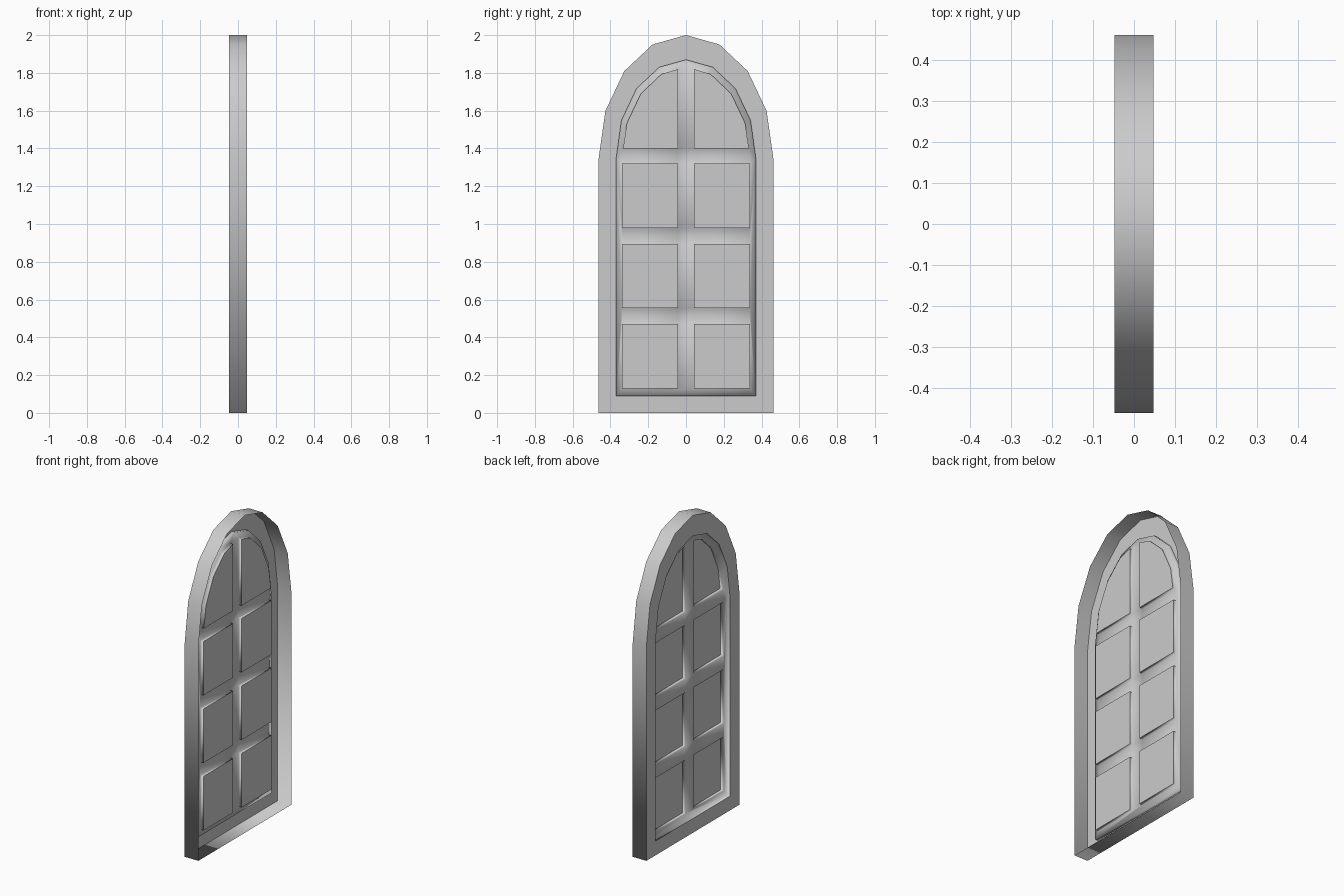
import bpy, bmesh, math

if "Cube" in bpy.data.objects:
    bpy.data.objects.remove(bpy.data.objects["Cube"])

X_BACK, X_FRONT = -0.0475, 0.0475   # depth of the rim (shell is open on +x)
X_GRID = X_BACK + 0.021             # recessed lattice
X_PANE = X_BACK + 0.043             # recessed panes
SPRING = 1.35                       # height where the arch starts

grey = bpy.data.materials.new("stone grey")
grey.diffuse_color = (0.6, 0.6, 0.6, 1)
grey.use_nodes = True
grey.node_tree.nodes["Principled BSDF"].inputs["Base Color"].default_value = grey.diffuse_color


def arch(ry, rz, bottom):
    """Arched outline as (y, z), anticlockwise seen from +x."""
    pts = [(-ry, bottom), (ry, bottom)]
    for i in range(9):
        a = math.pi * i / 8
        pts.append((ry * math.cos(a), SPRING + rz * math.sin(a)))
    return pts


def ring(bm, pts, x):
    return [bm.verts.new((x, y, z)) for y, z in pts]


def wall(bm, a, b):
    n = len(a)
    for i in range(n):
        j = (i + 1) % n
        bm.faces.new((a[i], a[j], b[j], b[i]))


def fill(bm, rings):
    """Flat face between an outer ring and its holes, facing -x."""
    edges = []
    for r in rings:
        for i in range(len(r)):
            pair = (r[i], r[(i + 1) % len(r)])
            edges.append(bm.edges.get(pair) or bm.edges.new(pair))
    res = bmesh.ops.triangle_fill(bm, edges=edges, use_beauty=True, normal=(-1, 0, 0))
    for f in res["geom"]:
        if isinstance(f, bmesh.types.BMFace):
            f.normal_update()
            if f.normal.x > 0:
                f.normal_flip()


def finish(bm, name, smooth):
    for f in bm.faces:
        f.smooth = smooth
    me = bpy.data.meshes.new(name)
    bm.to_mesh(me)
    bm.free()
    me.materials.append(grey)
    ob = bpy.data.objects.new(name, me)
    bpy.context.collection.objects.link(ob)


outer = arch(0.462, 0.65, 0.0)
opening = arch(0.37, 0.52, 0.09)

# Pane outlines: three rows of rectangles and an arched pair on top
Y_IN, Y_OUT = 0.042, 0.339
right = [[(Y_IN, z), (Y_OUT, z), (Y_OUT, z + 0.34), (Y_IN, z + 0.34)]
         for z in (0.13, 0.555, 0.98)]
top = [(Y_IN, 1.40), (0.333, 1.40)]
for i in (1, 2, 3):
    a = math.pi * i / 8
    top.append((Y_OUT * math.cos(a), SPRING + 0.48 * math.sin(a)))
top.append((Y_IN, 1.82))
right.append(top)
panes = right + [[(-y, z) for y, z in reversed(p)] for p in right]

# Outer rim, a smooth strip around the whole outline
bm = bmesh.new()
wall(bm, ring(bm, outer, X_BACK), ring(bm, outer, X_FRONT))
finish(bm, "outer_rim", True)

# Flat face of the frame
bm = bmesh.new()
fill(bm, [ring(bm, outer, X_BACK), ring(bm, opening, X_BACK)])
finish(bm, "frame_face", False)

# Lattice with its recess walls and the walls around each pane
bm = bmesh.new()
edge = ring(bm, opening, X_GRID)
holes = [ring(bm, p, X_GRID) for p in panes]
fill(bm, [edge] + holes)
wall(bm, edge, ring(bm, opening, X_BACK))
for h, p in zip(holes, panes):
    wall(bm, ring(bm, p, X_PANE), h)
finish(bm, "lattice", True)

# Flat panes
bm = bmesh.new()
for p in panes:
    bm.faces.new(list(reversed(ring(bm, p, X_PANE))))
finish(bm, "panes", False)
